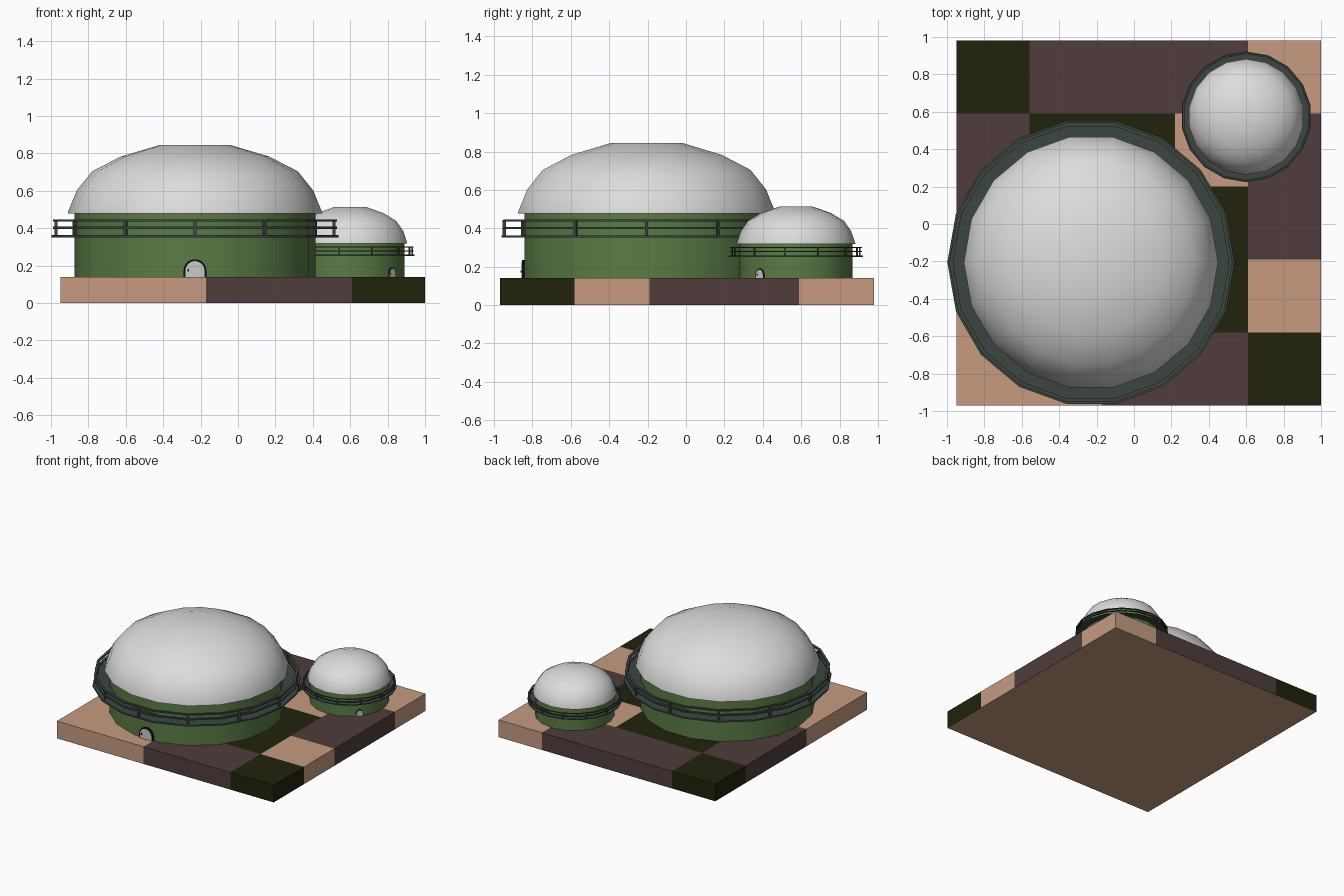
import bpy, bmesh
from math import sin, cos, pi, radians
from mathutils import Matrix, Vector

if "Cube" in bpy.data.objects:
    bpy.data.objects.remove(bpy.data.objects["Cube"])

SIDES = 18
BASE_TOP = 0.14


def material(name, r, g, b):
    m = bpy.data.materials.new(name)
    m.use_nodes = True
    m.diffuse_color = (r, g, b, 1)
    m.node_tree.nodes["Principled BSDF"].inputs["Base Color"].default_value = (r, g, b, 1)
    return m


TAN = material("tan paving", 0.57, 0.33, 0.22)
BROWN = material("dark brown paving", 0.08, 0.046, 0.046)
DARK = material("near black paving", 0.016, 0.016, 0.004)
GREEN = material("green wall", 0.105, 0.2, 0.06)
STEEL = material("dark steel", 0.045, 0.062, 0.053)
DOME = material("pale dome", 0.72, 0.72, 0.72)
DOOR = material("light grey door", 0.6, 0.6, 0.6)
BLACK = material("black trim", 0.006, 0.006, 0.006)


def finish(bm, name, mats, matrix=None, smooth=None):
    if matrix:
        bm.transform(matrix)
    bmesh.ops.recalc_face_normals(bm, faces=bm.faces)
    mesh = bpy.data.meshes.new(name)
    bm.to_mesh(mesh)
    bm.free()
    for m in mats:
        mesh.materials.append(m)
    obj = bpy.data.objects.new(name, mesh)
    bpy.context.collection.objects.link(obj)
    if smooth:
        bpy.ops.object.select_all(action="DESELECT")
        obj.select_set(True)
        bpy.context.view_layer.objects.active = obj
        bpy.ops.object.shade_smooth_by_angle(angle=radians(smooth))
    return obj


def lathe(bm, profile, loop=False, caps=False):
    """Spin (radius, height) points round z; loop closes the section, caps close the ends."""
    rings = []
    for r, z in profile:
        rings.append([bm.verts.new((r * cos(2 * pi * i / SIDES), r * sin(2 * pi * i / SIDES), z))
                      for i in range(SIDES)])
    pairs = list(zip(rings, rings[1:]))
    if loop:
        pairs.append((rings[-1], rings[0]))
    for a, b in pairs:
        for i in range(SIDES):
            j = (i + 1) % SIDES
            bm.faces.new((a[i], a[j], b[j], b[i]))
    if caps:
        bm.faces.new(rings[0])
        bm.faces.new(rings[-1])


def band(bm, r0, r1, z0, z1):
    lathe(bm, [(r0, z0), (r1, z0), (r1, z1), (r0, z1)], loop=True)


def arch_slab(bm, half, straight, y_back, y_front):
    outline = [(half, 0)]
    outline += [(half * cos(pi * i / 10), straight + half * sin(pi * i / 10)) for i in range(11)]
    outline.append((-half, 0))
    back = [bm.verts.new((x, y_back, z)) for x, z in outline]
    front = [bm.verts.new((x, y_front, z)) for x, z in outline]
    bm.faces.new(back)
    bm.faces.new(front)
    for i in range(len(outline)):
        j = (i + 1) % len(outline)
        bm.faces.new((back[i], back[j], front[j], front[i]))


def tank(prefix, x, y, turn, width, height):
    place = (Matrix.Translation((x, y, BASE_TOP)) @ Matrix.Rotation(radians(turn), 4, "Z")
             @ Matrix.Diagonal((width, width, height, 1)))

    # Drum wall
    bm = bmesh.new()
    lathe(bm, [(0.645, 0), (0.645, 0.342)], caps=True)
    finish(bm, prefix + "_wall", [GREEN], place, 40)

    # Flat-topped dome with a slight overhang
    bm = bmesh.new()
    lathe(bm, [(0.68, 0.338), (0.68, 0.345), (0.632, 0.462), (0.55, 0.564),
               (0.397, 0.643), (0.188, 0.705)], caps=True)
    finish(bm, prefix + "_dome", [DOME], place, 50)

    # Walkway floor
    bm = bmesh.new()
    band(bm, 0.64, 0.768, 0.211, 0.223)
    finish(bm, prefix + "_walkway", [STEEL], place)

    # Handrails and posts
    bm = bmesh.new()
    for z in (0.262, 0.3):
        band(bm, 0.738, 0.758, z - 0.005, z + 0.006)
    for i in range(12):
        m = (Matrix.Rotation(2 * pi * i / 12, 4, "Z") @ Matrix.Translation((0.742, 0, 0.258))
             @ Matrix.Diagonal((0.016, 0.016, 0.09, 1)))
        bmesh.ops.create_cube(bm, size=1, matrix=m)
    finish(bm, prefix + "_railing", [STEEL], place)

    # Arched door
    bm = bmesh.new()
    arch_slab(bm, 0.061, 0.033, -0.62, -0.649)
    finish(bm, prefix + "_door_frame", [BLACK], place)
    bm = bmesh.new()
    arch_slab(bm, 0.051, 0.033, -0.645, -0.652)
    finish(bm, prefix + "_door", [DOOR], place)
    bm = bmesh.new()
    m = Matrix.Translation((-0.036, -0.654, 0.035)) @ Matrix.Diagonal((0.009, 0.008, 0.012, 1))
    bmesh.ops.create_cube(bm, size=1, matrix=m)
    finish(bm, prefix + "_door_handle", [BLACK], place)


# Paved base slab: rows run from front to back, T tan, B brown, D dark
ROWS = ["TTBBD", "TBDDT", "BBTDB", "BDDTB", "DBBBT"]
SIZE, LEFT, FRONT = 1.95, -0.95, -0.97
CELL = SIZE / 5
bm = bmesh.new()
bmesh.ops.create_cube(bm, size=1, matrix=Matrix.Translation(
    (LEFT + SIZE / 2, FRONT + SIZE / 2, BASE_TOP / 2)) @ Matrix.Diagonal((SIZE, SIZE, BASE_TOP, 1)))
for k in range(1, 5):
    for axis, start in (((1, 0, 0), LEFT), ((0, 1, 0), FRONT)):
        normal = Vector(axis)
        bmesh.ops.bisect_plane(bm, geom=bm.verts[:] + bm.edges[:] + bm.faces[:],
                               plane_co=normal * (start + k * CELL), plane_no=normal)
bm.normal_update()
for f in bm.faces:
    c = f.calc_center_median()
    col = max(0, min(4, int((c.x - LEFT) / CELL)))
    row = max(0, min(4, int((c.y - FRONT) / CELL)))
    f.material_index = 0 if f.normal.z < -0.5 else "TBD".index(ROWS[row][col])
finish(bm, "paved_base", [TAN, BROWN, DARK])

tank("large_tank", -0.23, -0.205, 0, 1, 1)
tank("small_tank", 0.6, 0.573, 50, 0.455, 0.53)
